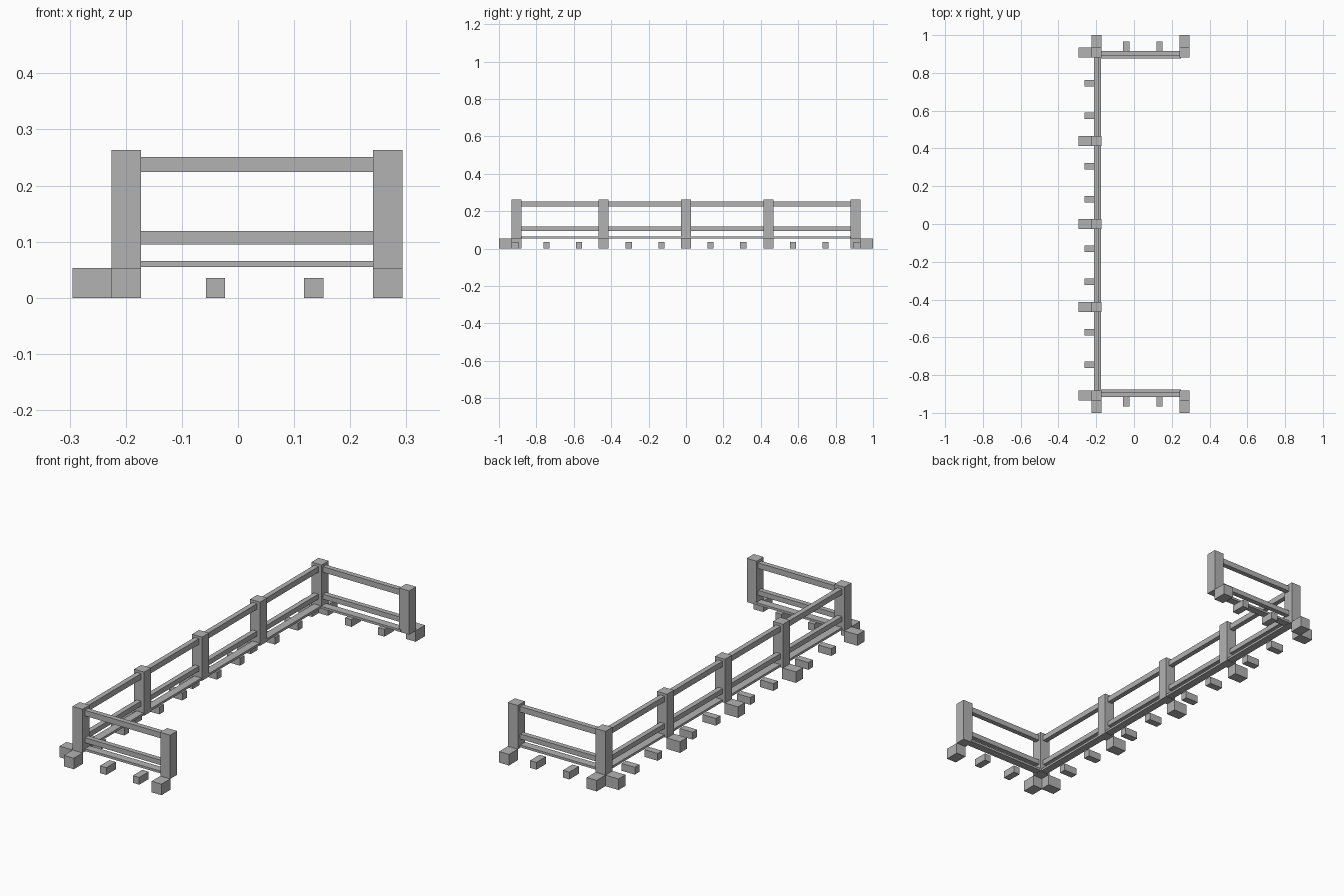
import bpy

cube = bpy.data.objects.get("Cube")
if cube:
    bpy.data.objects.remove(cube, do_unlink=True)

grey = bpy.data.materials.new("plain_grey")
grey.use_nodes = True
colour = (0.45, 0.45, 0.45, 1)
grey.diffuse_color = colour
grey.node_tree.nodes["Principled BSDF"].inputs["Base Color"].default_value = colour


def box(name, x, y, z):
    """Axis-aligned box from (min, max) pairs."""
    bpy.ops.mesh.primitive_cube_add(size=1)
    ob = bpy.context.object
    ob.name = name
    for v in ob.data.vertices:
        v.co = [(a + b) / 2 + c * (b - a) for c, (a, b) in zip(v.co, (x, y, z))]
    ob.data.materials.append(grey)
    return ob


def around(c, width):
    return (c - width / 2, c + width / 2)


def flip(span, side):
    return tuple(sorted(side * s for s in span))


POST, FOOT_TOP, TOP = 0.053, 0.053, 0.263
BACK_X, END_X, END_Y = -0.199, 0.267, 0.907
FOOT_H, BLOCK, BLOCK_H = (0, FOOT_TOP), 0.034, (0, 0.035)

# Each bar: name, height span, inset of outer and inner faces from the post axis
BARS = [("top_rail", (0.224, 0.251), -0.014, 0.010),
        ("middle_rail", (0.095, 0.119), -0.014, 0.010),
        ("bottom_plank", (0.055, 0.066), -0.014, 0.024)]

# Long side: posts with outward feet
for y in (-END_Y, -0.44, 0, 0.44, END_Y):
    box("side_post", around(BACK_X, POST), around(y, POST), (FOOT_TOP, TOP))
    box("side_foot", (-0.295, -0.222), around(y, POST), FOOT_H)

# Long side: bars running between the corner posts
for name, z, outer, inner in BARS:
    box("side_" + name, (BACK_X + outer, BACK_X + inner), (-0.89, 0.89), z)

for side in (-1, 1):
    # Long side: small ground blocks
    for y in (0.131, 0.306, 0.572, 0.746):
        box("side_block", (-0.262, -0.192), around(side * y, BLOCK), BLOCK_H)

    # Short ends: outer post, feet, bars and ground blocks
    box("end_post", around(END_X, POST), flip(around(END_Y, POST), side), (FOOT_TOP, TOP))
    for x in (BACK_X, END_X):
        box("end_foot", around(x, POST), flip((0.93, 1.0), side), FOOT_H)
    for name, z, outer, inner in BARS:
        box("end_" + name, (-0.19, 0.25), flip((END_Y - 0.006 - inner, END_Y - 0.006 - outer), side), z)
    for x in (-0.04, 0.135):
        box("end_block", around(x, BLOCK), flip((0.895, 0.967), side), BLOCK_H)
